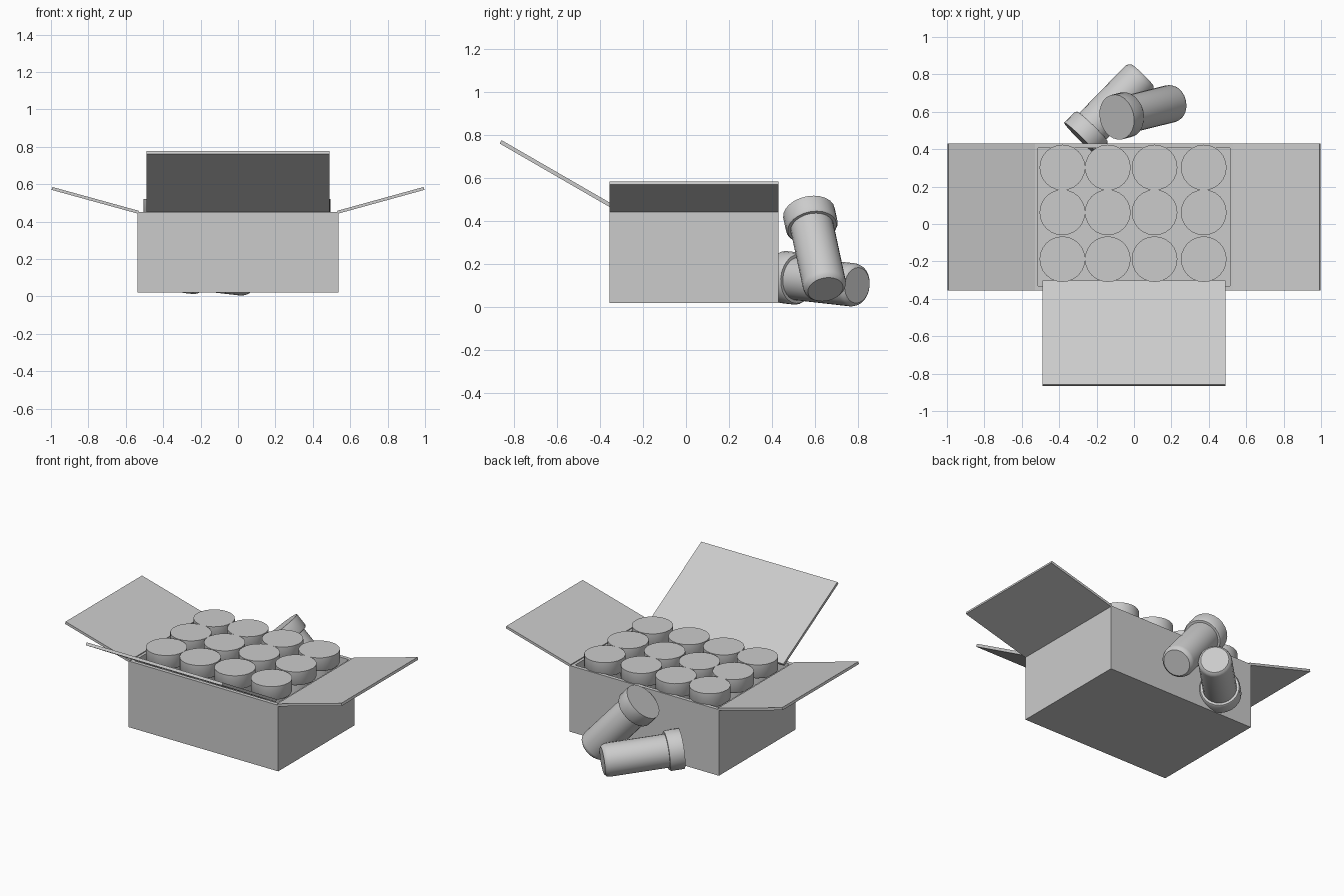
import bpy
import bmesh
import math
from mathutils import Vector, Matrix

cube = bpy.data.objects.get("Cube")
if cube:
    bpy.data.objects.remove(cube)

# Single plain grey finish
grey = bpy.data.materials.new("plain_grey")
grey.use_nodes = True
color = (0.6, 0.6, 0.6, 1)
grey.diffuse_color = color
grey.node_tree.nodes["Principled BSDF"].inputs["Base Color"].default_value = color


def finish(name, bm):
    bmesh.ops.recalc_face_normals(bm, faces=bm.faces)
    mesh = bpy.data.meshes.new(name)
    bm.to_mesh(mesh)
    bm.free()
    mesh.materials.append(grey)
    obj = bpy.data.objects.new(name, mesh)
    bpy.context.collection.objects.link(obj)
    return obj


def box_between(name, low, high):
    low, high = Vector(low), Vector(high)
    bm = bmesh.new()
    bmesh.ops.create_cube(bm, size=1)
    bmesh.ops.scale(bm, vec=high - low, verts=bm.verts)
    bmesh.ops.translate(bm, vec=(low + high) / 2, verts=bm.verts)
    return finish(name, bm)


# Open carton: a block whose top is inset and pushed down
X, FRONT, BACK, BASE, RIM, WALL = 0.538, -0.355, 0.43, 0.02, 0.45, 0.034
bm = bmesh.new()
bmesh.ops.create_cube(bm, size=1)
bmesh.ops.scale(bm, vec=(2 * X, BACK - FRONT, RIM - BASE), verts=bm.verts)
bmesh.ops.translate(bm, vec=(0, (FRONT + BACK) / 2, (RIM + BASE) / 2), verts=bm.verts)
top = max(bm.faces, key=lambda f: f.calc_center_median().z)
bmesh.ops.inset_region(bm, faces=[top], thickness=WALL)
well = bmesh.ops.extrude_discrete_faces(bm, faces=[top])["faces"][0]
bmesh.ops.translate(bm, vec=(0, 0, BASE + 0.02 - RIM), verts=well.verts)
finish("carton", bm)

# Side flaps, opened outward and tilted up
for side, name in ((1, "left_flap"), (-1, "right_flap")):
    flap = box_between(name, (0, FRONT, 0), (side * 0.48, BACK, 0.016))
    flap.location = (side * 0.534, 0, 0.442)
    flap.rotation_euler.y = -side * math.radians(15.4)

# Front flap, tilted up more steeply
flap = box_between("front_flap", (-0.49, -0.642, 0), (0.49, 0, 0.018))
flap.location = (0, -0.31, 0.44)
flap.rotation_euler.x = -math.radians(30)

# Capped jar turned from a profile of (radius, height)
SIDES = 24
LENGTH = 0.475
PROFILE = [(0, 0), (0.083, 0), (0.096, 0.012), (0.101, 0.03), (0.101, 0.385),
           (0.115, 0.385), (0.122, 0.395), (0.122, LENGTH), (0, LENGTH)]


def jar(name, bottom, top):
    bm = bmesh.new()
    points = [bm.verts.new((r, 0, z)) for r, z in PROFILE]
    edges = [bm.edges.new(pair) for pair in zip(points, points[1:])]
    bmesh.ops.spin(bm, geom=points + edges, axis=(0, 0, 1), cent=(0, 0, 0),
                   angle=math.tau, steps=SIDES, use_duplicate=False)
    bmesh.ops.remove_doubles(bm, verts=bm.verts, dist=0.0005)
    bottom, top = Vector(bottom), Vector(top)
    turn = (top - bottom).to_track_quat("Z", "Y").to_matrix().to_4x4()
    obj = finish(name, bm)
    obj.matrix_world = Matrix.Translation(bottom) @ turn
    bpy.ops.object.select_all(action="DESELECT")
    obj.select_set(True)
    bpy.context.view_layer.objects.active = obj
    bpy.ops.object.shade_smooth_by_angle(angle=math.radians(35))


# Three rows of four packed jars
for row, y in enumerate((-0.188, 0.062, 0.302)):
    for column, x in enumerate((-0.383, -0.14, 0.11, 0.373)):
        jar(f"packed_jar_{row + 1}_{column + 1}", (x, y, 0.045), (x, y, 0.045 + LENGTH))

# Two loose jars heaped behind the carton
jar("leaning_jar", (0.215, 0.648, 0.083), (-0.09, 0.572, 0.435))
jar("lying_jar", (0.045, 0.795, 0.102), (-0.285, 0.457, 0.14))
